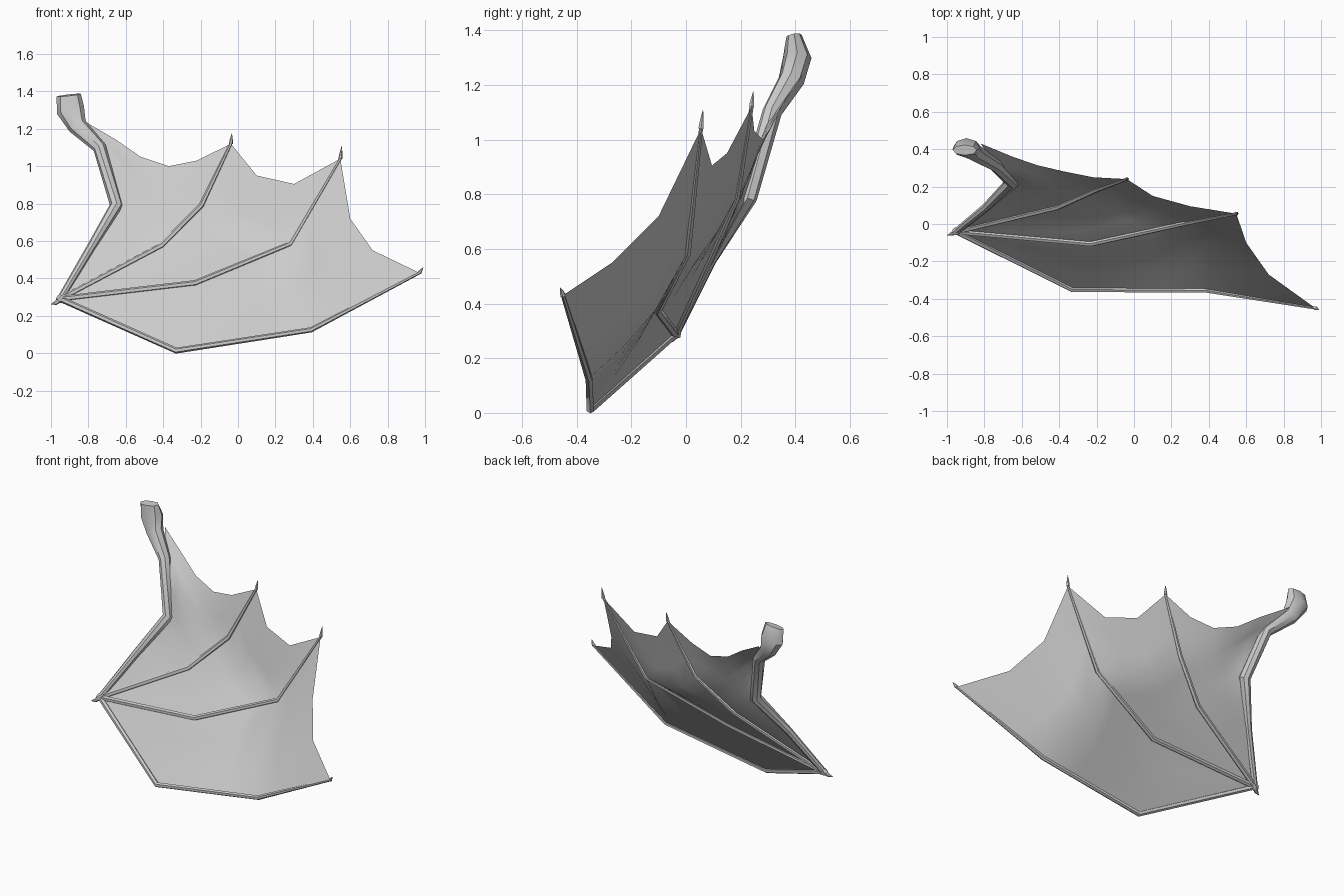
import bpy, bmesh, math
from mathutils import Vector

if "Cube" in bpy.data.objects:
    bpy.data.objects.remove(bpy.data.objects["Cube"])


def finish(bm, name, angle=40):
    bmesh.ops.recalc_face_normals(bm, faces=bm.faces)
    me = bpy.data.meshes.new(name)
    bm.to_mesh(me)
    bm.free()
    ob = bpy.data.objects.new(name, me)
    bpy.context.collection.objects.link(ob)
    bpy.ops.object.select_all(action='DESELECT')
    ob.select_set(True)
    bpy.context.view_layer.objects.active = ob
    bpy.ops.object.shade_smooth_by_angle(angle=math.radians(angle))
    return ob


def tube(name, pts, radii, sides=6):
    """Capped tube along a path; a radius may be an (x-ish, y-ish) pair."""
    bm = bmesh.new()
    P = [Vector(p) for p in pts]
    rings = []
    for i, p in enumerate(P):
        a = (p - P[i - 1]).normalized() if i else Vector()
        b = (P[i + 1] - p).normalized() if i < len(P) - 1 else Vector()
        t = (a + b).normalized()
        v = Vector((0, 1, 0))
        v = (v - t * v.dot(t)).normalized()
        u = v.cross(t)
        r = radii[i] if isinstance(radii[i], tuple) else (radii[i],) * 2
        rings.append([bm.verts.new(p + u * r[0] * math.cos(k * math.tau / sides)
                                   + v * r[1] * math.sin(k * math.tau / sides))
                      for k in range(sides)])
    for A, B in zip(rings, rings[1:]):
        for k in range(sides):
            n = (k + 1) % sides
            bm.faces.new((A[k], A[n], B[n], B[k]))
    bm.faces.new(rings[0])
    bm.faces.new(rings[-1])
    return finish(bm, name)


wrist = (-0.95, -0.04, 0.29)
# Bone chains, tip to wrist
arm = [(-0.82, 0.43, 1.24), (-0.74, 0.315, 1.1), (-0.65, 0.225, 0.79), wrist]
fingers = [
    [(-0.038, 0.24, 1.12), (-0.195, 0.185, 0.79), (-0.41, 0.09, 0.575), wrist],
    [(0.547, 0.055, 1.04), (0.28, 0.005, 0.585), (-0.23, -0.105, 0.375), wrist],
    [(0.97, -0.45, 0.43), (0.39, -0.355, 0.125), (-0.33, -0.35, 0.014), wrist],
]
claw_tips = [(-0.033, 0.246, 1.175), (0.555, 0.062, 1.108), (0.99, -0.46, 0.458)]

# Scalloped trailing edge between neighbouring chains
scallops = [
    [(-0.65, 0.36, 1.14), (-0.52, 0.315, 1.05), (-0.37, 0.28, 1.0), (-0.22, 0.25, 1.03)],
    [(0.10, 0.15, 0.95), (0.30, 0.095, 0.905)],
    [(0.60, -0.10, 0.72), (0.72, -0.27, 0.55)],
]

# Upper arm with shoulder knob, elbow and forearm
tube("arm",
     [(-0.905, 0.395, 1.38), (-0.896, 0.407, 1.30), (-0.858, 0.385, 1.215),
      (-0.74, 0.315, 1.1), (-0.65, 0.225, 0.79), (-0.79, 0.09, 0.56), wrist],
     [(0.065, 0.028), (0.075, 0.052), (0.052, 0.048), 0.036, 0.036, 0.023, 0.018], 8)

# Finger bones and claws
for i, (f, c) in enumerate(zip(fingers, claw_tips)):
    tube(f"finger_bone_{i + 1}", f, [0.008, 0.014, 0.016, 0.016])
    mid = Vector(f[0]).lerp(Vector(c), 0.4)
    tube(f"claw_{i + 1}", [f[0], mid, c], [0.011, 0.008, 0.001])

# Wrist knuckle and thumb claw
tube("wrist_knuckle", [(-0.925, -0.03, 0.31), wrist, (-0.965, -0.048, 0.28)],
     [0.016, 0.024, 0.015])
tube("thumb_claw", [(-0.955, -0.043, 0.285), (-0.975, -0.053, 0.268), (-1.0, -0.062, 0.262)],
     [0.015, 0.011, 0.001])

# Membrane lofted between the bone chains
bm = bmesh.new()
SUB = 3
chains = [arm] + fingers
for a, b, edge in zip(chains, chains[1:], scallops):
    n = len(edge) + 1
    A, B = ([Vector(p) for p in ch] for ch in (a, b))
    offs = [Vector(e) - A[0].lerp(B[0], (k + 1) / n) for k, e in enumerate(edge)]
    offs = [Vector()] + offs + [Vector()]
    rows = []
    for s in range(3 * SUB + 1):
        j = min(s // SUB, 2)
        t = s / SUB - j
        pa, pb = A[j].lerp(A[j + 1], t), B[j].lerp(B[j + 1], t)
        decay = (1 - s / (3 * SUB)) ** 2
        rows.append([bm.verts.new(pa.lerp(pb, k / n) + offs[k] * decay)
                     for k in range(n + 1)])
    for R, S in zip(rows, rows[1:]):
        for k in range(n):
            bm.faces.new((R[k], R[k + 1], S[k + 1], S[k]))
bmesh.ops.remove_doubles(bm, verts=bm.verts, dist=0.0005)
finish(bm, "wing_membrane", 60)
